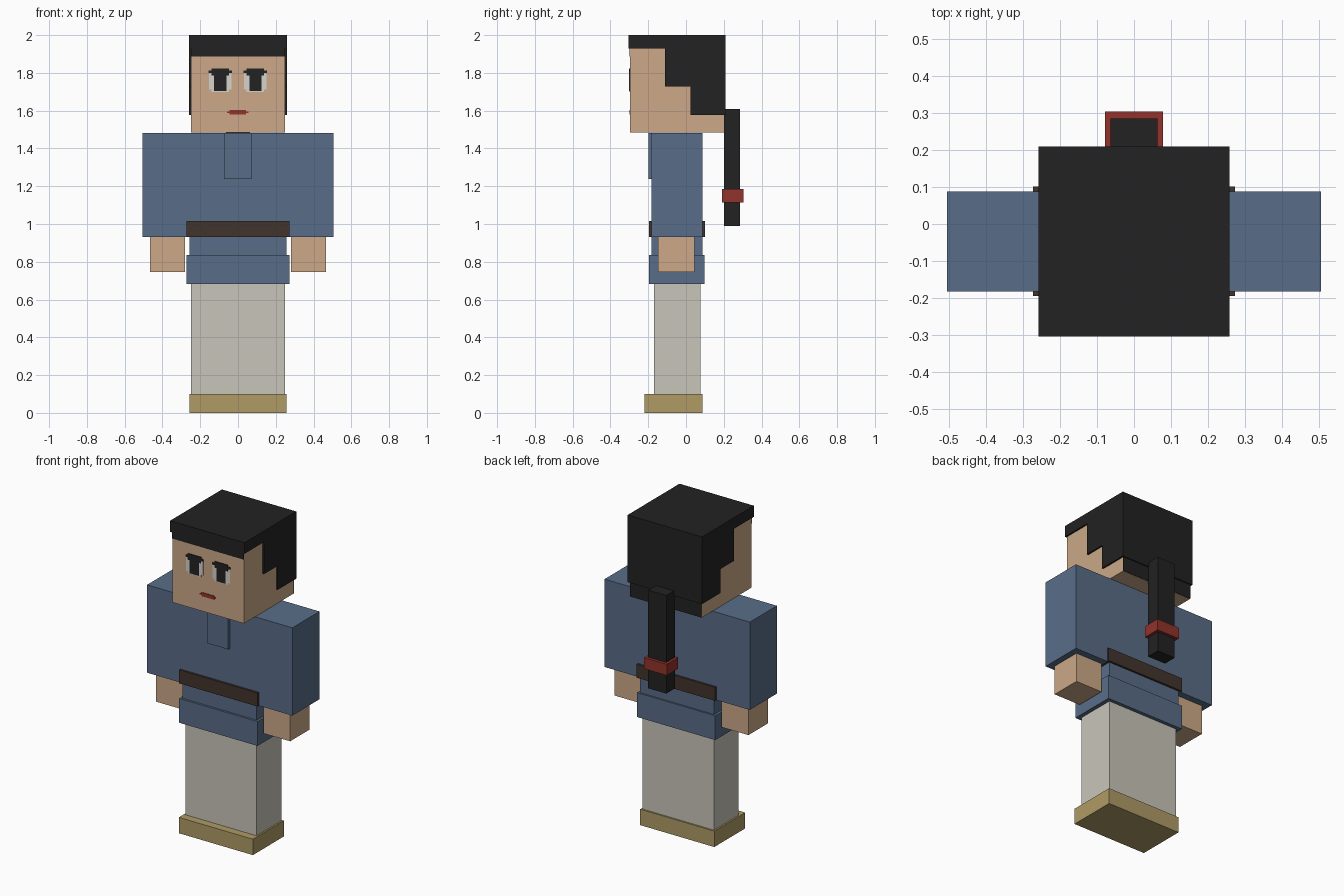
import bpy
import bmesh

if "Cube" in bpy.data.objects:
    bpy.data.objects.remove(bpy.data.objects["Cube"])


def material(name, rgb):
    """Flat colour given as sRGB 0-255, stored as linear."""
    def lin(c):
        c /= 255
        return c / 12.92 if c <= 0.04045 else ((c + 0.055) / 1.055) ** 2.4
    m = bpy.data.materials.new(name)
    m.diffuse_color = (*[lin(c) for c in rgb], 1)
    m.use_nodes = True
    m.node_tree.nodes["Principled BSDF"].inputs["Base Color"].default_value = m.diffuse_color
    return m


SKIN = material("skin", (204, 169, 136))
BLACK = material("black hair", (34, 34, 34))
BLUE = material("blue cloth", (89, 109, 136))
CREAM = material("cream trousers", (201, 197, 186))
TAN = material("tan shoes", (175, 155, 101))
BROWN = material("brown belt", (66, 51, 45))
RED = material("red", (146, 51, 43))
WHITE = material("eye white", (214, 212, 205))


def finish(name, bm, mat):
    bmesh.ops.recalc_face_normals(bm, faces=bm.faces)
    me = bpy.data.meshes.new(name)
    bm.to_mesh(me)
    bm.free()
    me.materials.append(mat)
    ob = bpy.data.objects.new(name, me)
    bpy.context.collection.objects.link(ob)
    return ob


def box(name, mat, x, y, z):
    """Box from (min, max) ranges on each axis."""
    bm = bmesh.new()
    bmesh.ops.create_cube(bm, size=1)
    for v in bm.verts:
        v.co = [r[0] if c < 0 else r[1] for c, r in zip(v.co, (x, y, z))]
    return finish(name, bm, mat)


def extrude_x(name, mat, profile, half):
    """Side profile of (y, z) points extruded across x."""
    bm = bmesh.new()
    face = bm.faces.new([bm.verts.new((-half, y, z)) for y, z in profile])
    new = bmesh.ops.extrude_face_region(bm, geom=[face])["geom"]
    verts = [g for g in new if isinstance(g, bmesh.types.BMVert)]
    bmesh.ops.translate(bm, verts=verts, vec=(2 * half, 0, 0))
    return finish(name, bm, mat)


# Legs and shoes
box("shoes", TAN, (-0.258, 0.258), (-0.22, 0.087), (0, 0.1))
box("trousers", CREAM, (-0.248, 0.248), (-0.17, 0.077), (0.1, 0.69))

# Shirt, hem, belt and collar
box("torso", BLUE, (-0.258, 0.258), (-0.182, 0.088), (0.7, 1.483))
box("shirt_hem", BLUE, (-0.273, 0.273), (-0.195, 0.099), (0.682, 0.835))
box("belt", BROWN, (-0.273, 0.273), (-0.195, 0.101), (0.93, 1.015))
box("collar_flap", BLUE, (-0.073, 0.071), (-0.199, -0.182), (1.237, 1.483))

# Arms and hands
for side, s in (("left", -1), ("right", 1)):
    box(side + "_sleeve", BLUE, sorted((s * 0.258, s * 0.506)), (-0.182, 0.088), (0.93, 1.483))
    box(side + "_hand", SKIN, sorted((s * 0.281, s * 0.467)), (-0.148, 0.046), (0.745, 0.935))

# Head and hair, with stepped sides
box("head", SKIN, (-0.249, 0.249), (-0.296, 0.2), (1.485, 1.98))
extrude_x("hair", BLACK, [(-0.305, 2), (-0.305, 1.93), (-0.11, 1.93), (-0.11, 1.728),
                          (0.025, 1.728), (0.025, 1.577), (0.21, 1.577), (0.21, 2)], 0.259)
box("fringe", BLACK, (-0.249, 0.249), (-0.299, -0.295), (1.888, 1.935))
box("nape_hair", BLACK, (-0.249, 0.249), (0.199, 0.203), (1.487, 1.58))

# Ponytail and its band
box("ponytail", BLACK, (-0.063, 0.063), (0.2, 0.286), (0.99, 1.608))
box("ponytail_band", RED, (-0.079, 0.079), (0.19, 0.304), (1.115, 1.186))


def plate(name, mat, x, z, depth=0.003):
    """Thin plate on the face."""
    return box(name, mat, x, (-0.296 - depth, -0.295), z)


# Eyes with lashes and pupils, placed around each eye centre
for side, cx in (("left", -0.094), ("right", 0.092)):
    plate(side + "_eye_white", WHITE, (cx - 0.06, cx + 0.06), (1.712, 1.8))
    plate(side + "_eye_white_base", WHITE, (cx - 0.046, cx + 0.046), (1.7, 1.712))
    plate(side + "_pupil", BLACK, (cx - 0.032, cx + 0.032), (1.703, 1.8), 0.005)
    plate(side + "_lash", BLACK, (cx - 0.062, cx + 0.062), (1.8, 1.813), 0.005)
    plate(side + "_lash_top", BLACK, (cx - 0.046, cx + 0.046), (1.785, 1.824), 0.005)

# Mouth
plate("mouth", RED, (-0.045, 0.042), (1.58, 1.604))
plate("mouth_corners", RED, (-0.058, 0.055), (1.588, 1.596))
